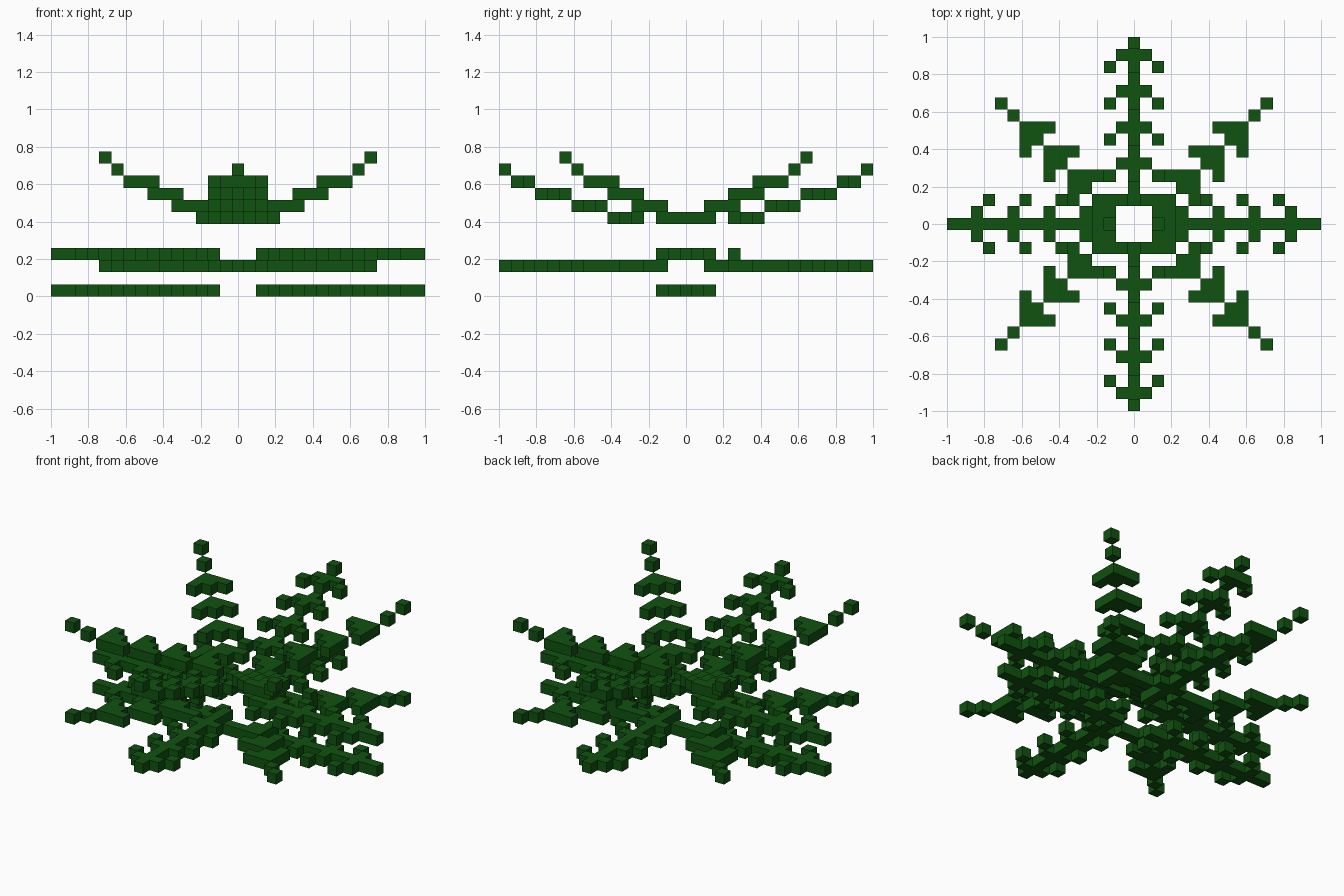
import bpy
import bmesh
from mathutils import Vector

cube = bpy.data.objects.get("Cube")
if cube:
    bpy.data.objects.remove(cube, do_unlink=True)

S = 2 / 31  # edge length of one block

leaf = bpy.data.materials.new("dark_leaf_green")
leaf.use_nodes = True
GREEN = (0.005, 0.085, 0.005, 1)
leaf.diffuse_color = GREEN
bsdf = next(n for n in leaf.node_tree.nodes if n.type == 'BSDF_PRINCIPLED')
bsdf.inputs["Base Color"].default_value = GREEN
bsdf.inputs["Roughness"].default_value = 0.9


def build(name, cells):
    """Mesh the outer skin of a set of block cells (x, y, layer)."""
    cells = set(cells)
    bm = bmesh.new()
    for c in cells:
        centre = Vector((c[0], c[1], c[2] + 0.5))
        for axis in range(3):
            for sign in (-1, 1):
                n = [0, 0, 0]
                n[axis] = sign
                if (c[0] + n[0], c[1] + n[1], c[2] + n[2]) in cells:
                    continue
                normal, u = Vector(n), Vector((0, 0, 0))
                u[(axis + 1) % 3] = 1
                v = normal.cross(u)
                corners = [(-1, -1), (1, -1), (1, 1), (-1, 1)]
                bm.faces.new([bm.verts.new((centre + 0.5 * (normal + a * u + b * v)) * S)
                              for a, b in corners])
    bmesh.ops.remove_doubles(bm, verts=bm.verts, dist=S * 0.01)
    mesh = bpy.data.meshes.new(name)
    bm.to_mesh(mesh)
    bm.free()
    mesh.materials.append(leaf)
    obj = bpy.data.objects.new(name, mesh)
    bpy.context.collection.objects.link(obj)


def straight_frond(start, barb, layer):
    """Cells (along, across, layer): a stem with repeating swept barbs.
    barb is the first distance at which the outer barb tips sit."""
    out = []
    for a in range(start, 16):
        out.append((a, 0, layer(a)))
        step = (a - barb) % 3
        if a >= barb and step < 2:
            w = 2 - step
            if a < 15:
                out += [(a, w, layer(a)), (a, -w, layer(a))]
    return out


def arrow(x, y, k):
    """Triangular leaflet whose outer corner is at x, y."""
    return [(x - i, y - j, k) for i in range(3) for j in range(3 - i)]


def diagonal_frond(layer):
    out = []
    for n in range(3):
        out += arrow(5 + 2 * n, 4 + 2 * n, layer(n))
    return out + [(10, 9, layer(3)), (11, 10, layer(4))]


# Side fronds: two flat tiers, pointing left and right
for tier, k in (("lowest", 0), ("middle", 3)):
    for side, s in (("left", 1), ("right", -1)):
        cells = [(s * a, b, z) for a, b, z in straight_frond(2, 3, lambda a: k)]
        build(f"{tier}_frond_{side}", cells)

# Front and back fronds: one flat, one climbing in steps
for side, s in (("back", 1), ("front", -1)):
    flat = straight_frond(2, 4, lambda a: 2)
    rising = straight_frond(4, 4, lambda a: 6 + (a - 4) // 3 if a < 13 else (9 if a < 15 else 10))
    build(f"flat_frond_{side}", [(b, s * a, z) for a, b, z in flat])
    build(f"rising_frond_{side}", [(b, s * a, z) for a, b, z in rising])

# Diagonal fronds: one flat and one rising in each quadrant
for sx, side in ((1, "left"), (-1, "right")):
    for sy, end in ((1, "back"), (-1, "front")):
        flat = diagonal_frond(lambda n: 2)
        rising = diagonal_frond(lambda n: 7 + n)
        build(f"flat_diagonal_{end}_{side}", [(sx * x, sy * y, z) for x, y, z in flat])
        build(f"rising_diagonal_{end}_{side}", [(sx * x, sy * y, z) for x, y, z in rising])

# Crown ring at the heart of the rising fronds
build("crown_ring", [(sx * x, sy * y, z) for x, y, z in arrow(3, 2, 6)
                     for sx in (1, -1) for sy in (1, -1)])

# Single stray leaflet block on the back
build("stray_leaflet", [(5, 4, 3)])
